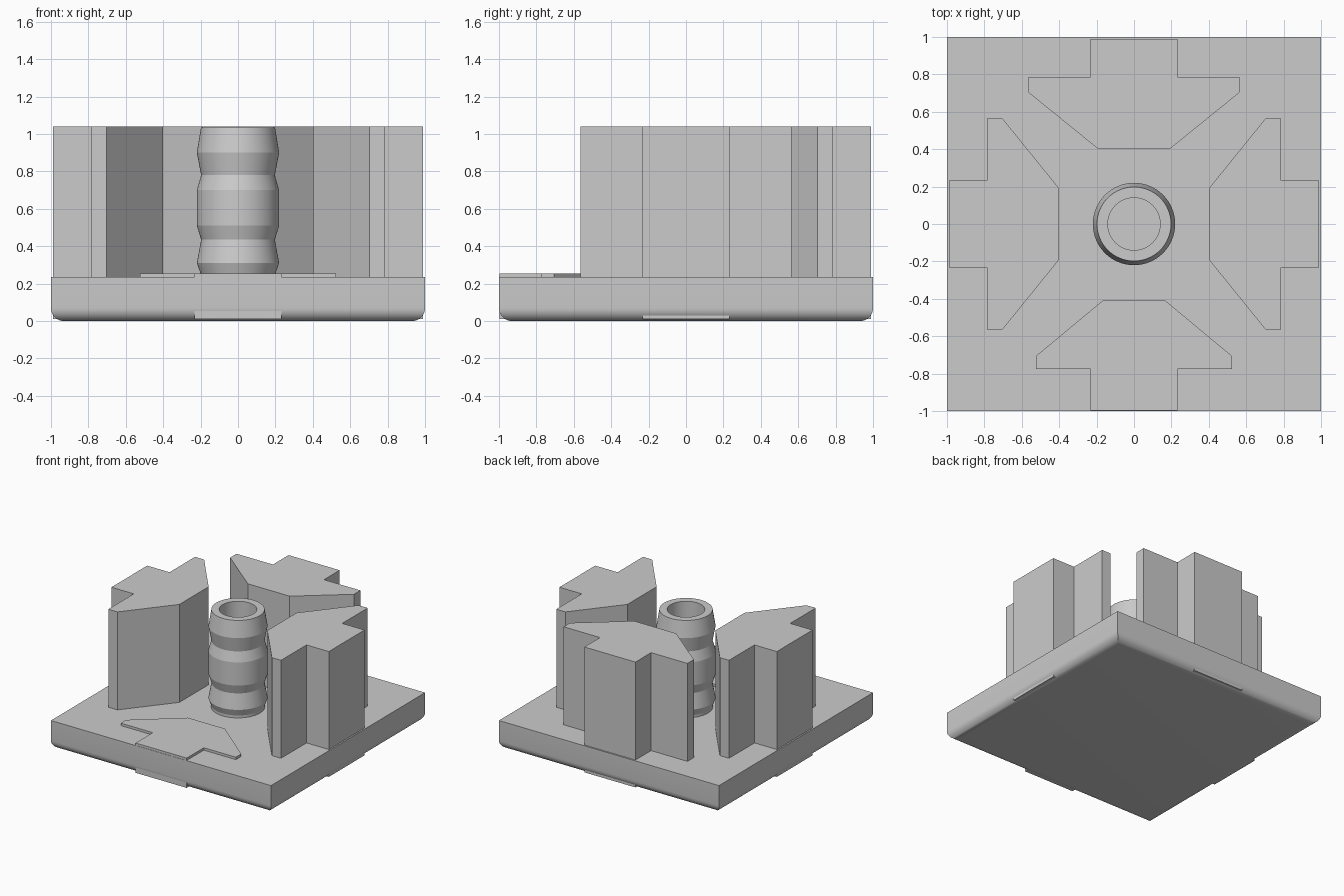
import bpy, bmesh
from math import radians
from mathutils import Matrix

cube = bpy.data.objects.get("Cube")
if cube:
    bpy.data.objects.remove(cube, do_unlink=True)

grey = bpy.data.materials.new("plain_grey")
grey.use_nodes = True
GREY = (0.6, 0.6, 0.6, 1)
grey.diffuse_color = GREY
grey.node_tree.nodes["Principled BSDF"].inputs["Base Color"].default_value = GREY


def finish(name, bm, smooth=None):
    bmesh.ops.recalc_face_normals(bm, faces=bm.faces)
    mesh = bpy.data.meshes.new(name)
    bm.to_mesh(mesh)
    bm.free()
    mesh.materials.append(grey)
    obj = bpy.data.objects.new(name, mesh)
    bpy.context.collection.objects.link(obj)
    if smooth:
        bpy.ops.object.select_all(action='DESELECT')
        obj.select_set(True)
        bpy.context.view_layer.objects.active = obj
        bpy.ops.object.shade_smooth_by_angle(angle=radians(smooth))
    return obj


# Square base slab with rounded lower edges
BASE_TOP = 0.235
bm = bmesh.new()
bmesh.ops.create_cube(bm, size=1, matrix=Matrix.Translation((0, 0, BASE_TOP / 2))
                      @ Matrix.Diagonal((2, 2, BASE_TOP, 1)))
lower = [e for e in bm.edges if all(v.co.z < 0.01 for v in e.verts)]
bmesh.ops.bevel(bm, geom=lower, offset=0.07, segments=8, profile=0.5, affect='EDGES')
finish("base_slab", bm, 30)


def block(name, turn, top, outer, shoulder, tip, inner, wing, nose):
    """T-shaped block with a tapered inner side, running down into the base."""
    half = [(nose, inner), (wing, tip), (wing, shoulder), (0.232, shoulder), (0.232, outer)]
    outline = half + [(-x, d) for x, d in reversed(half)]
    bm = bmesh.new()
    face = bm.faces.new([bm.verts.new((x, -d, 0.01)) for x, d in outline])
    new = bmesh.ops.extrude_face_region(bm, geom=[face])["geom"]
    for v in new:
        if isinstance(v, bmesh.types.BMVert):
            v.co.z = top
    bmesh.ops.rotate(bm, verts=bm.verts, matrix=Matrix.Rotation(radians(turn), 3, 'Z'))
    finish(name, bm)


# Three tall blocks and one low front plate
for name, turn in (("right_block", -90), ("back_block", 180), ("left_block", 90)):
    block(name, turn, 1.04, 0.988, 0.785, 0.702, 0.4, 0.563, 0.19)
block("front_plate", 0, 0.255, 0.998, 0.775, 0.705, 0.41, 0.523, 0.168)

# Ribbed hollow column: outer ridges, then the bore
profile = [(0.2, 0.22), (0.2, 0.255), (0.22, 0.31), (0.197, 0.435), (0.22, 0.51),
           (0.22, 0.70), (0.197, 0.78), (0.22, 0.90), (0.198, 1.035),
           (0.14, 1.035), (0.14, 0.22)]
bm = bmesh.new()
verts = [bm.verts.new((r, 0, z)) for r, z in profile]
edges = [bm.edges.new(pair) for pair in zip(verts, verts[1:] + verts[:1])]
bmesh.ops.spin(bm, geom=verts + edges, axis=(0, 0, 1), cent=(0, 0, 0),
               angle=radians(360), steps=64, use_merge=True)
bmesh.ops.remove_doubles(bm, verts=bm.verts, dist=0.0005)
finish("ribbed_column", bm, 15)
